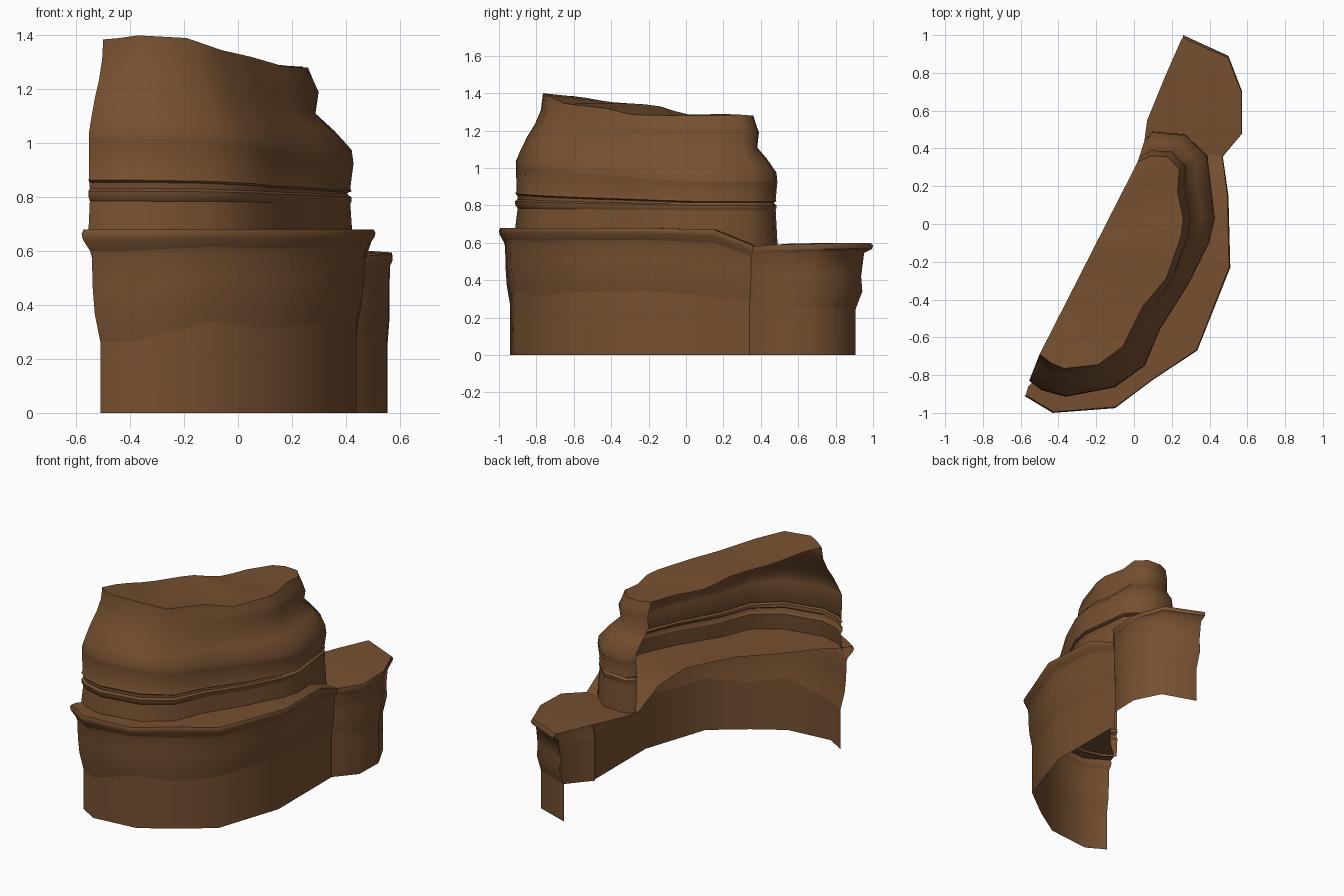
import bpy

mat = bpy.data.materials.new("brown_rock")
mat.diffuse_color = (0.18, 0.08, 0.03, 1)


def loft(name, rows, sharp_rows=()):
    """Skin a list of equal-length point rows into one open smooth sheet,
    with hard edges along the chosen rows."""
    n = len(rows[0])
    verts = [p for r in rows for p in r]
    faces = [(j * n + i, j * n + i + 1, (j + 1) * n + i + 1, (j + 1) * n + i)
             for j in range(len(rows) - 1) for i in range(n - 1)]
    me = bpy.data.meshes.new(name)
    me.from_pydata(verts, [], faces)
    me.update()
    for p in me.polygons:
        p.use_smooth = True
    for e in me.edges:
        a, b = e.vertices[0] // n, e.vertices[1] // n
        e.use_edge_sharp = a == b and a in sharp_rows
    ob = bpy.data.objects.new(name, me)
    bpy.context.collection.objects.link(ob)
    me.materials.append(mat)
    return ob


def mix(a, b, t):
    return a + (b - a) * t


def row(a, b, t, zs):
    """Outline between plan outlines a and b at the given heights."""
    return [(mix(p[0], q[0], t), mix(p[1], q[1], t), z)
            for p, q, z in zip(a, b, zs)]


def base_wall(name, base, lip, crease, top, inner, profile):
    """Vertical foot, bulging band, overhanging lip and the ledge on top."""
    rows = [row(base, lip, 0, [0] * len(base)), row(base, lip, 0, crease)]
    for t, f in profile:
        rows.append(row(base, lip, t, [mix(c, h, f) for c, h in zip(crease, top)]))
    rows.append(row(inner, inner, 0, top))
    return loft(name, rows, (1, 5, len(rows) - 2))


# Main lower cliff with its ledge
base_wall(
    "lower_cliff",
    [(-.51, -.87), (-.39, -.94), (-.1, -.91), (.09, -.79), (.30, -.63),
     (.44, -.21), (.44, .15), (.44, .34)],
    [(-.58, -.91), (-.43, -1.0), (-.1, -.975), (.1, -.825), (.335, -.67),
     (.51, -.23), (.50, .15), (.47, .36)],
    [.26, .265, .34, .31, .335, .345, .31, .29],
    [.68, .68, .68, .68, .68, .68, .67, .585],
    [(-.56, -.86), (-.44, -.75), (-.27, -.55), (-.1, -.38), (0, -.2),
     (.06, -.06), (.06, .2), (.05, .42)],
    [(.3, .25), (.42, .5), (.45, .75), (.55, .81), (.93, .91), (1, .96), (.9, 1)])

# Lower side block behind it, its start tucked into the cliff
base_wall(
    "side_block",
    [(.43, .33), (.55, .47), (.555, .66), (.47, .83), (.25, .905)],
    [(.46, .345), (.573, .48), (.573, .70), (.50, .89), (.26, 1.0)],
    [.29, .265, .26, .25, .24],
    [.58, .59, .595, .6, .6],
    [(.05, .40), (.06, .48), (.07, .55), (.16, .77), (.25, .975)],
    [(.4, .28), (.33, .5), (.5, .85), (.95, .91), (1, .96), (.85, 1)])

# Upper cliff: foot outline, summit outline and banded layers between
foot = [(-.555, -.83), (-.49, -.88), (-.36, -.915), (-.1, -.865), (.06, -.75),
        (.14, -.56), (.29, -.32), (.40, -.1), (.43, .03), (.41, .2),
        (.39, .36), (.27, .475), (.1, .49), (.055, .44)]
summit = [(-.5, -.69), (-.44, -.735), (-.37, -.765), (-.19, -.745), (-.06, -.65),
          (.05, -.43), (.17, -.29), (.25, -.06), (.26, .03), (.23, .17),
          (.24, .29), (.18, .355), (.09, .36), (.02, .33)]
summit_z = [1.385, 1.39, 1.4, 1.39, 1.345, 1.32, 1.285, 1.28, 1.28, 1.28,
            1.285, 1.28, 1.28, 1.28]
n = len(foot)
layers = [  # left height, right height, left blend, right blend to summit
    (.665, .58, 0, 0), (.785, .775, .1, .08), (.80, .785, .02, .05),
    (.822, .80, .0, .05), (.832, .807, .1, .12), (.855, .815, .08, .15),
    (.863, .822, .01, .05), (.875, .832, .06, .08), (1.01, .925, .04, .01),
    (1.035, .975, .03, .05), (1.10, 1.045, .22, .42), (1.17, 1.11, .45, .84),
    (1.235, 1.19, .72, .77), (1.31, 1.23, .93, .88)]
rows = []
for zl, zr, tl, tr in layers:
    side = [min(1, max(0, (i - 2.5) / 5)) for i in range(n)]
    rows.append([(mix(p[0], q[0], mix(tl, tr, s)), mix(p[1], q[1], mix(tl, tr, s)),
                  mix(zl, zr, s)) for p, q, s in zip(foot, summit, side)])
rows.append(row(foot, summit, 1, summit_z))

# Summit cap reaching back to the straight open cut
cut = [(mix(-.5, .02, i / (n - 1)), mix(-.69, .33, i / (n - 1))) for i in range(n)]
rows.append(row(cut, cut, 0, [1.385, 1.385, 1.375, 1.36, 1.35, 1.345, 1.34, 1.33,
                              1.305, 1.285, 1.285, 1.29, 1.285, 1.28]))
loft("upper_cliff", rows, (1, 3, 4, 5, 6, 8, 14))
